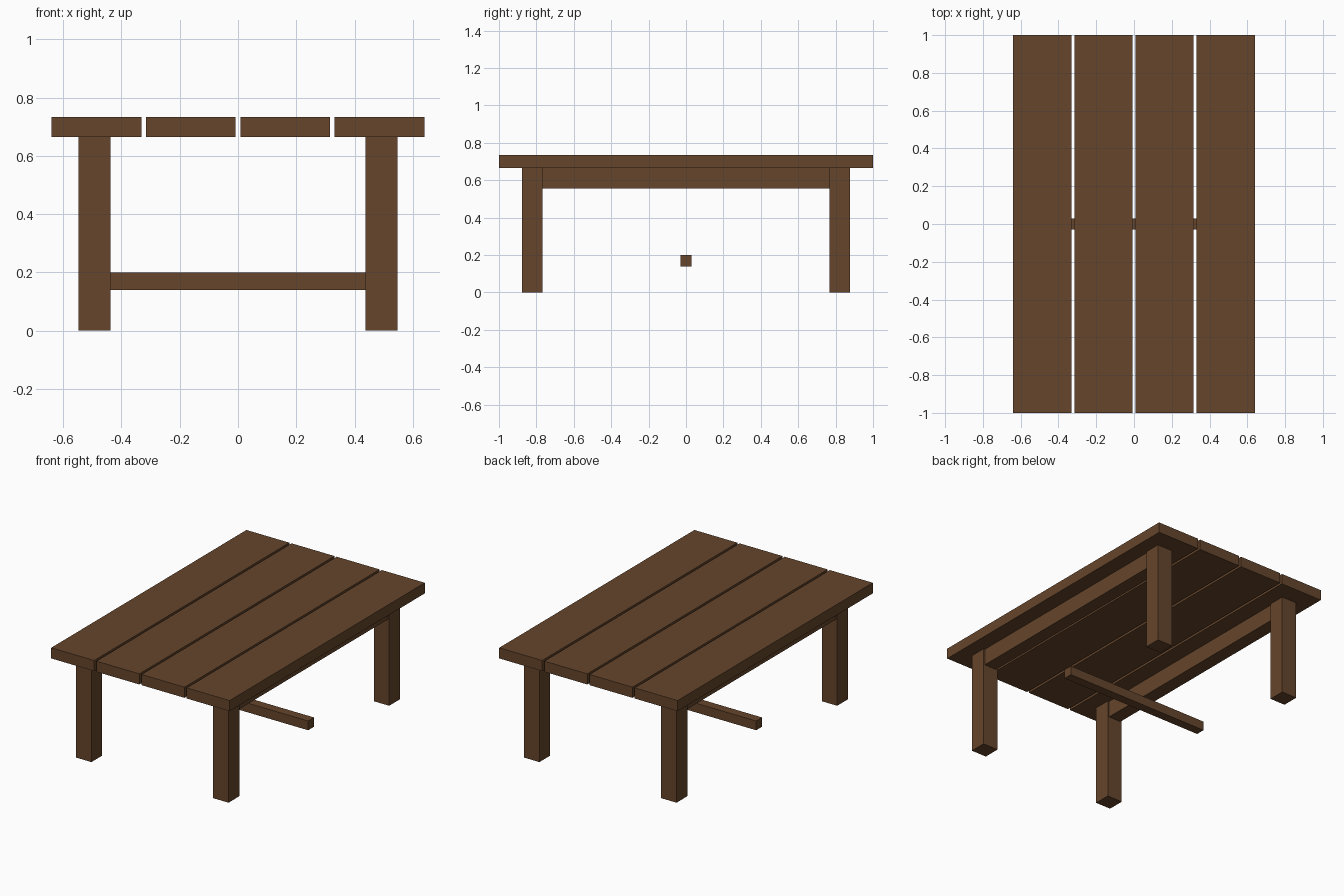
import bpy
import bmesh
from mathutils import Vector

if "Cube" in bpy.data.objects:
    bpy.data.objects.remove(bpy.data.objects["Cube"], do_unlink=True)

# One brown wood for every part
wood = bpy.data.materials.new("brown_wood")
wood.use_nodes = True
colour = (0.133, 0.06, 0.025, 1)
wood.diffuse_color = colour
wood.node_tree.nodes["Principled BSDF"].inputs["Base Color"].default_value = colour


def box(name, low, high):
    """Flat-shaded box between two opposite corners."""
    low, high = Vector(low), Vector(high)
    mesh = bpy.data.meshes.new(name)
    bm = bmesh.new()
    bmesh.ops.create_cube(bm, size=1)
    bmesh.ops.scale(bm, vec=high - low, verts=bm.verts)
    bm.to_mesh(mesh)
    bm.free()
    mesh.materials.append(wood)
    obj = bpy.data.objects.new(name, mesh)
    obj.location = (low + high) / 2
    bpy.context.collection.objects.link(obj)
    return obj


TOP, UNDER = 0.734, 0.665
PLANK, PITCH = 0.308, 0.324
LEG, LEG_X, LEG_Y = 0.11, 0.492, 0.823
h = LEG / 2

# Four long planks with narrow gaps
for i in range(4):
    x = (i - 1.5) * PITCH
    box(f"plank_{i + 1}", (x - PLANK / 2, -1, UNDER), (x + PLANK / 2, 1, TOP))

# Square legs, with an apron joining each side pair
for side, sx in (("left", 1), ("right", -1)):
    x = sx * LEG_X
    for end, sy in (("front", -1), ("back", 1)):
        y = sy * LEG_Y
        box(f"{end}_{side}_leg", (x - h, y - h, 0), (x + h, y + h, UNDER))
    inner = LEG_Y - h
    box(f"{side}_apron", (x - 0.045, -inner, 0.557), (x + 0.045, inner, UNDER))

# Low bar across the middle
box("cross_bar", (-0.525, -0.03, 0.14), (0.525, 0.03, 0.2))
